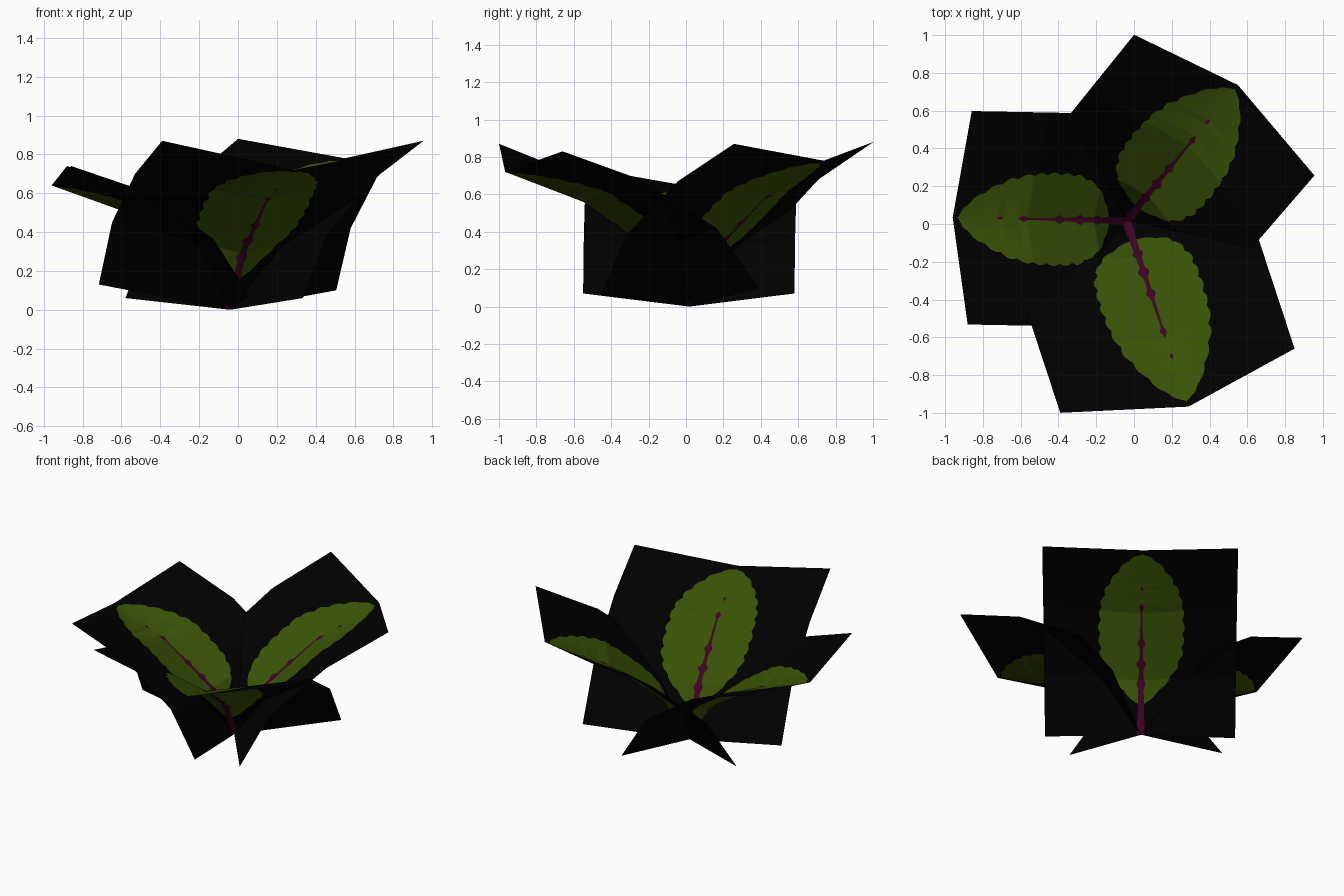
import bpy, bmesh, math
from mathutils import Matrix, Vector

if "Cube" in bpy.data.objects:
    bpy.data.objects.remove(bpy.data.objects["Cube"])


def material(name, rgb):
    m = bpy.data.materials.new(name)
    m.diffuse_color = (*rgb, 1)
    m.use_nodes = True
    m.node_tree.nodes["Principled BSDF"].inputs["Base Color"].default_value = m.diffuse_color
    return m


MATS = [material("card black", (0.0, 0.0, 0.0)),
        material("leaf green", (0.042, 0.088, 0.002)),
        material("vein maroon", (0.05, 0.001, 0.018))]

# Leaf half width against distance along the midrib
LEAF = [(0.17, 0), (0.20, 0.045), (0.25, 0.10), (0.33, 0.17), (0.40, 0.21), (0.48, 0.235),
        (0.62, 0.243), (0.78, 0.235), (0.90, 0.205), (1.0, 0.155), (1.08, 0.10),
        (1.13, 0.05), (1.15, 0)]
NODES = [(0.30, 0.012), (0.42, 0.017), (0.55, 0.015), (0.78, 0.013)]


def lerp_table(table, a):
    for (a0, w0), (a1, w1) in zip(table, table[1:]):
        if a0 <= a <= a1:
            return w0 + (w1 - w0) * (a - a0) / (a1 - a0)
    return 0.0


def leaf_width(a):
    w = lerp_table(LEAF, a)
    # scalloped edge
    ripple = 0.014 * (abs(math.sin((a - 0.17) / 0.085 * math.pi)) - 0.6)
    return max(0.0, w + ripple * min(1, w / 0.1))


def vein_width(a):
    w = lerp_table([(0, 0.022), (0.2, 0.017), (0.5, 0.010), (0.78, 0.004), (0.80, 0)], a)
    for c, h in NODES:
        w += h * max(0, 1 - abs(a - c) / 0.03)
    return max(w, 0.009 * max(0, 1 - abs(a - 0.91) / 0.018))


def leaf_card(name, yaw, scale, origin, mid, left, right, halves):
    """mid / left / right: (outward, up) profiles; halves: side widths at root and tip."""
    arc = [0.0]
    for p, q in zip(mid, mid[1:]):
        arc.append(arc[-1] + math.dist(p, q))
    total = arc[-1]

    def along(profile, a):
        i = max(k for k in range(3) if arc[k] <= a)
        f = (a - arc[i]) / (arc[i + 1] - arc[i])
        return Vector(profile[i]).lerp(Vector(profile[i + 1]), f)

    def point(a, side, width):
        m = along(mid, a)
        e = along(left if side > 0 else right, a)
        h0, h1 = halves[0 if side > 0 else 1]
        half = h0 + (h1 - h0) * a / total
        k = 1 if width is None else width / half
        p = m.lerp(e, k)
        return Vector((p.x, side * half * k, p.y))

    place = Matrix.Translation(origin) @ Matrix.Rotation(math.radians(yaw), 4, 'Z')
    bm = bmesh.new()
    grid = []
    for a in sorted(set([i * total / 150 for i in range(150)] + arc)):
        u = a / total * 1.18
        v = vein_width(u) * scale
        w = max(leaf_width(u) * scale, v)
        grid.append([bm.verts.new(place @ point(a, side, width)) for side, width in
                     ((-1, None), (-1, w), (-1, v), (1, 0), (1, v), (1, w), (1, None))
                     if True])
    # colour by column: card, leaf, vein, vein, leaf, card
    for r0, r1 in zip(grid, grid[1:]):
        for c, mat in enumerate((0, 1, 2, 2, 1, 0)):
            f = bm.faces.new((r0[c], r1[c], r1[c + 1], r0[c + 1]))
            f.material_index = mat
            f.smooth = True
    bmesh.ops.remove_doubles(bm, verts=bm.verts, dist=1e-5)
    bmesh.ops.recalc_face_normals(bm, faces=bm.faces)
    if sum(f.normal.z * f.calc_area() for f in bm.faces) < 0:
        bmesh.ops.reverse_faces(bm, faces=bm.faces)
    me = bpy.data.meshes.new(name)
    bm.to_mesh(me)
    bm.free()
    for m in MATS:
        me.materials.append(m)
    ob = bpy.data.objects.new(name, me)
    bpy.context.collection.objects.link(ob)


# Three folded cards fanned around one root
leaf_card("left_leaf_card", 178.9, 1.0, (-0.04, 0.017, 0),
          [(0, 0), (0.17, 0.27), (0.53, 0.50), (0.92, 0.64)],
          [(-0.11, 0.07), (0.075, 0.365), (0.42, 0.60), (0.83, 0.74)],
          [(-0.11, 0.07), (0.075, 0.365), (0.42, 0.60), (0.83, 0.74)],
          [(0.565, 0.565), (0.565, 0.565)])
leaf_card("front_leaf_card", -71.6, 1.14, (-0.04, 0.02, 0),
          [(0, 0), (0.21, 0.29), (0.60, 0.56), (1.04, 0.72)],
          [(-0.18, 0.10), (0.06, 0.42), (0.49, 0.68), (0.926, 0.83)],
          [(-0.19, 0.13), (0.03, 0.45), (0.41, 0.70), (0.857, 0.87)],
          [(0.635, 0.63), (0.65, 0.654)])
leaf_card("back_leaf_card", 50.6, 1.08, (-0.04, 0.017, 0),
          [(0, 0), (0.175, 0.29), (0.515, 0.57), (0.93, 0.78)],
          [(-0.138, 0.06), (0.06, 0.385), (0.41, 0.68), (0.787, 0.88)],
          [(-0.13, 0.06), (0.06, 0.385), (0.42, 0.67), (0.817, 0.87)],
          [(0.585, 0.594), (0.59, 0.617)])
